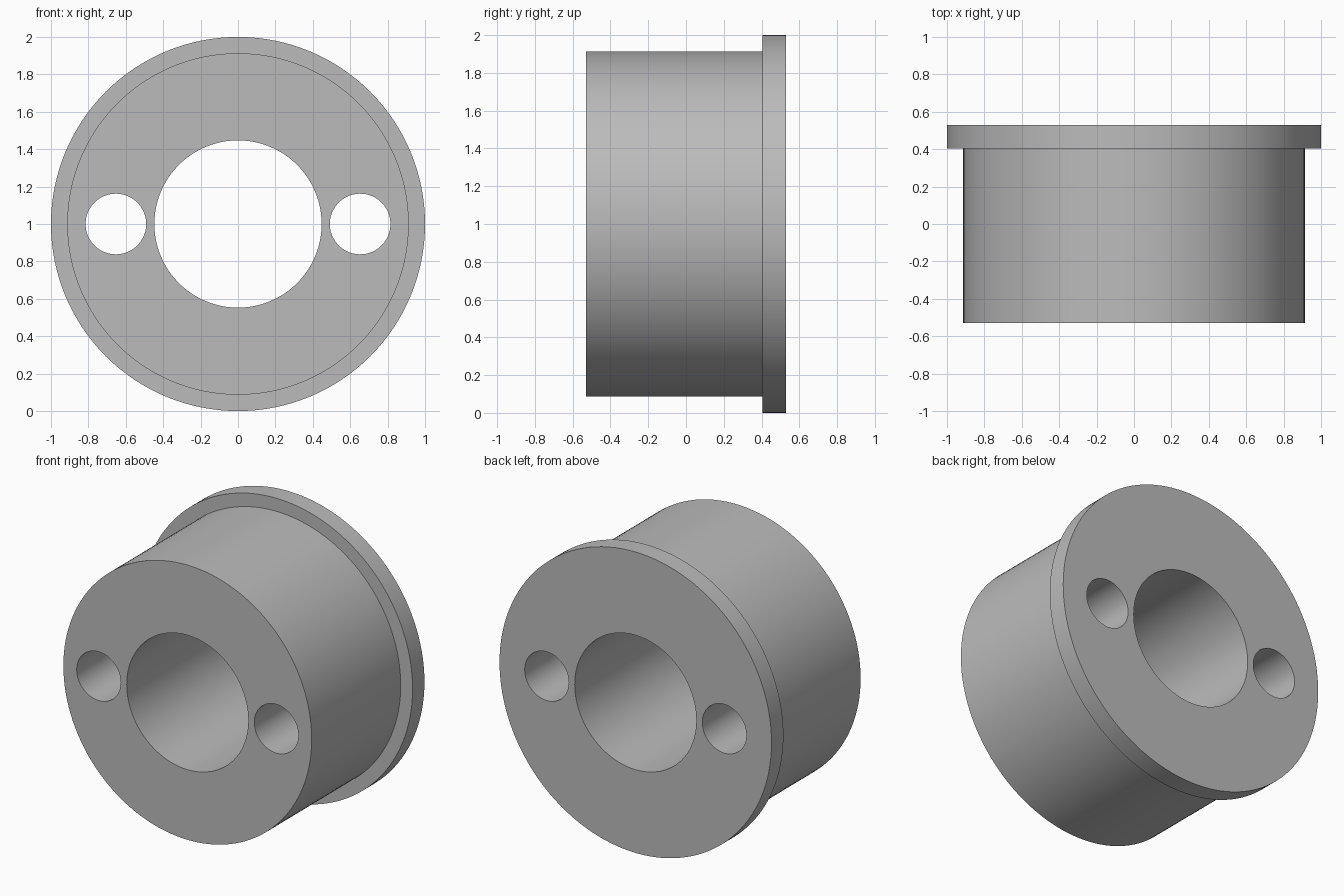
import bpy
import math

cube = bpy.data.objects.get("Cube")
if cube:
    bpy.data.objects.remove(cube, do_unlink=True)

BACK, FRONT, FLANGE_Y = 0.53, -0.53, 0.405

grey = bpy.data.materials.new("plain grey")
grey.use_nodes = True
colour = (0.5, 0.5, 0.5, 1)
grey.diffuse_color = colour
grey.node_tree.nodes["Principled BSDF"].inputs["Base Color"].default_value = colour


def cylinder(name, radius, y0, y1, x=0, sides=128):
    """Cylinder lying along y, from y0 to y1."""
    bpy.ops.mesh.primitive_cylinder_add(
        vertices=sides, radius=radius, depth=y1 - y0,
        location=(x, (y0 + y1) / 2, 1), rotation=(math.pi / 2, 0, 0))
    obj = bpy.context.object
    obj.name = name
    obj.data.materials.append(grey)
    return obj


def boolean(target, tool, operation):
    """Apply a boolean and remove its tool."""
    mod = target.modifiers.new(operation.title(), "BOOLEAN")
    mod.object, mod.operation, mod.solver = tool, operation, "EXACT"
    bpy.context.view_layer.objects.active = target
    bpy.ops.object.modifier_apply(modifier=mod.name)
    bpy.data.objects.remove(tool, do_unlink=True)


# Sleeve with a wider flange at the back
bushing = cylinder("flanged_bushing", 0.913, FRONT, BACK - 0.05)
boolean(bushing, cylinder("flange", 1, FLANGE_Y, BACK), "UNION")

# Central bore and a pin hole on each side
for name, radius, x in (("bore", 0.447, 0), ("left_pin_hole", 0.162, 0.653),
                        ("right_pin_hole", 0.162, -0.653)):
    boolean(bushing, cylinder(name, radius, FRONT - 0.2, BACK + 0.2, x, 96), "DIFFERENCE")

# Smooth walls with crisp rims
bpy.ops.object.select_all(action="DESELECT")
bushing.select_set(True)
bpy.context.view_layer.objects.active = bushing
bpy.ops.object.shade_smooth_by_angle(angle=math.radians(30))
